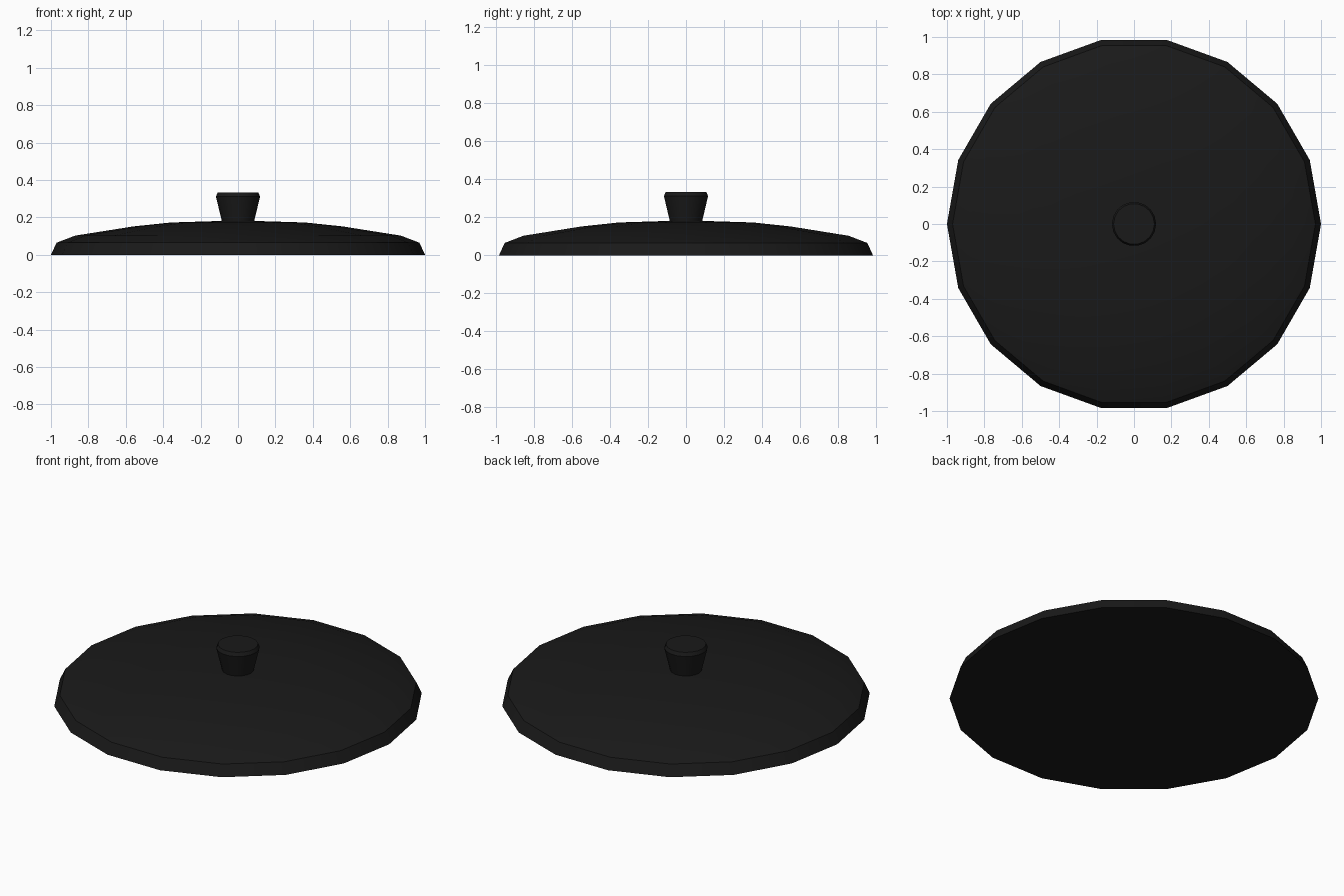
import bpy, bmesh
from math import cos, sin, pi, radians

if "Cube" in bpy.data.objects:
    bpy.data.objects.remove(bpy.data.objects["Cube"])


def material(name, value):
    mat = bpy.data.materials.new(name)
    mat.diffuse_color = (value, value, value, 1)
    mat.use_nodes = True
    mat.node_tree.nodes["Principled BSDF"].inputs["Base Color"].default_value = mat.diffuse_color
    return mat


def lathe(name, profile, sides, mat):
    """Revolve (radius, z) points, from bottom ring up, closing both ends."""
    bm = bmesh.new()
    rings = [[bm.verts.new((r * cos(2 * pi * i / sides), r * sin(2 * pi * i / sides), z))
              for i in range(sides)] for r, z in profile]
    for low, high in zip(rings, rings[1:]):
        for i in range(sides):
            j = (i + 1) % sides
            bm.faces.new((low[i], low[j], high[j], high[i]))
    bm.faces.new(rings[0][::-1])
    bm.faces.new(rings[-1])
    mesh = bpy.data.meshes.new(name)
    bm.to_mesh(mesh)
    bm.free()
    mesh.materials.append(mat)
    obj = bpy.data.objects.new(name, mesh)
    bpy.context.collection.objects.link(obj)
    bpy.ops.object.select_all(action='DESELECT')
    obj.select_set(True)
    bpy.context.view_layer.objects.active = obj
    bpy.ops.object.shade_smooth_by_angle(angle=radians(30))
    return obj


black = material("black", 0.01)

# Shallow domed lid with a bevelled rim and flat underside
lathe("lid", [(1.0, 0), (0.97, 0.065), (0.87, 0.103), (0.56, 0.152),
              (0.36, 0.173), (0.1, 0.181)], 18, black)

# Flared knob with a chamfered flat top
lathe("knob", [(0.084, 0.17), (0.118, 0.312), (0.109, 0.333)], 18, black)
